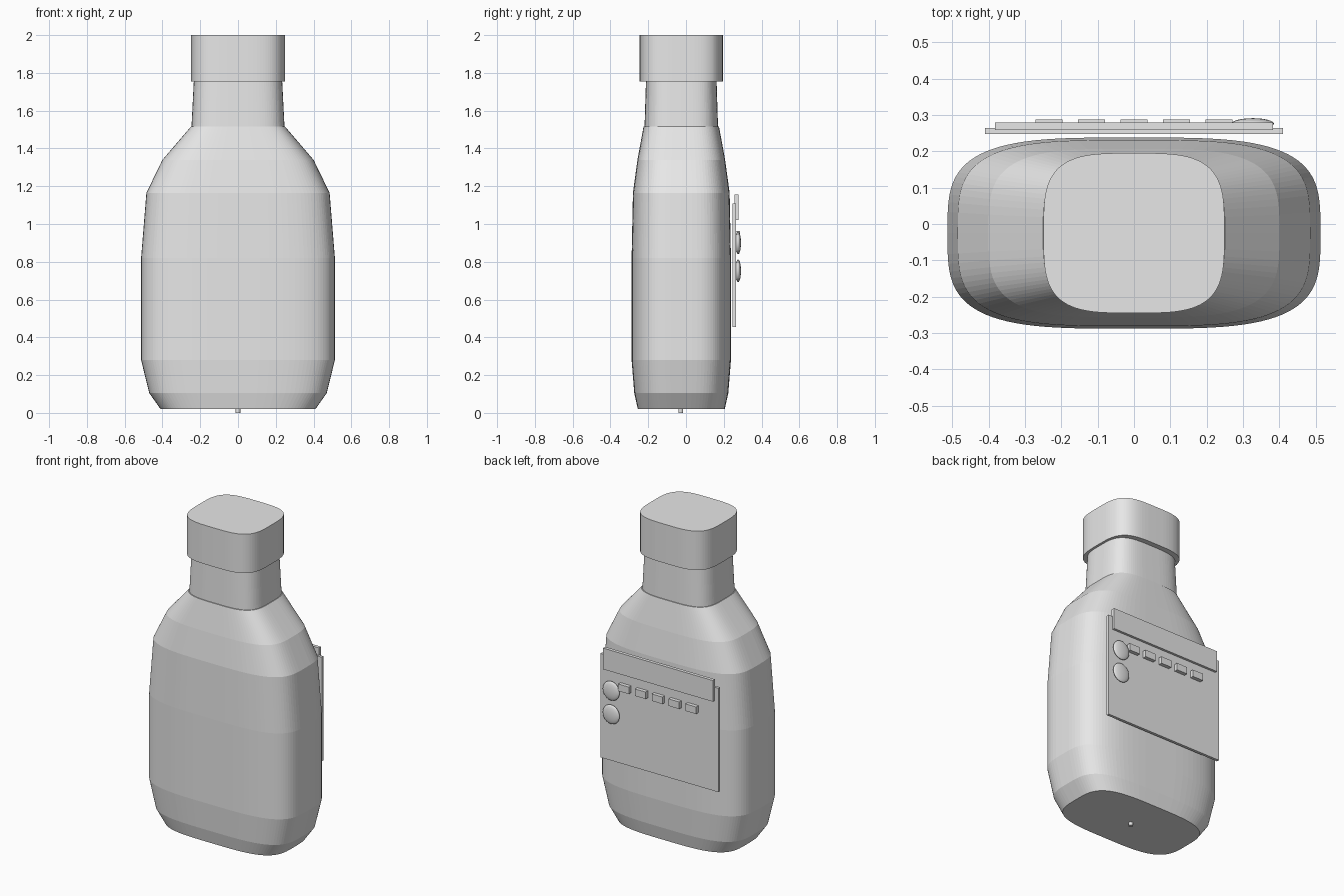
import bpy
import bmesh
import math
from mathutils import Matrix

default = bpy.data.objects.get("Cube")
if default:
    bpy.data.objects.remove(default, do_unlink=True)

# Single material
grey = bpy.data.materials.new("light grey")
grey.use_nodes = True
grey.diffuse_color = (0.8, 0.8, 0.8, 1)
grey.node_tree.nodes["Principled BSDF"].inputs["Base Color"].default_value = (0.8, 0.8, 0.8, 1)

CENTRE_Y = -0.025
SEGMENTS = 96
SQUARENESS = 3.6


def finish(name, bm):
    bmesh.ops.recalc_face_normals(bm, faces=bm.faces)
    mesh = bpy.data.meshes.new(name)
    bm.to_mesh(mesh)
    bm.free()
    mesh.materials.append(grey)
    obj = bpy.data.objects.new(name, mesh)
    bpy.context.collection.objects.link(obj)
    return obj


def rounded(v):
    return math.copysign(abs(v) ** (2 / SQUARENESS), v)


def loft(name, rings):
    """Capped loft through rounded-rectangle rings of (z, half width, half depth)."""
    bm = bmesh.new()
    loops = []
    for z, w, d in rings:
        angles = [2 * math.pi * i / SEGMENTS for i in range(SEGMENTS)]
        loops.append([bm.verts.new((w * rounded(math.cos(a)),
                                    CENTRE_Y + d * rounded(math.sin(a)), z)) for a in angles])
    for low, high in zip(loops, loops[1:]):
        for i in range(SEGMENTS):
            j = (i + 1) % SEGMENTS
            bm.faces.new((low[i], low[j], high[j], high[i]))
    bm.faces.new(loops[0][::-1])
    bm.faces.new(loops[-1])
    return finish(name, bm)


def box(name, x, y, z):
    """Box from (min, max) pairs."""
    bm = bmesh.new()
    bmesh.ops.create_cube(bm, size=1)
    for v in bm.verts:
        v.co = [(lo + hi) / 2 + c * (hi - lo) for c, (lo, hi) in zip(v.co, (x, y, z))]
    return finish(name, bm)


# Bottle body, neck and cap
loft("bottle_body", [
    (0.02, 0.41, 0.23), (0.105, 0.47, 0.249), (0.28, 0.513, 0.263), (0.82, 0.513, 0.263),
    (1.165, 0.485, 0.256), (1.34, 0.4, 0.232), (1.515, 0.25, 0.2)])
loft("neck", [(1.5, 0.247, 0.195), (1.755, 0.234, 0.187)])
loft("cap", [(1.755, 0.249, 0.22), (2.0, 0.249, 0.22)])

# Back panel with its header strip
box("back_panel", (-0.41, 0.41), (0.247, 0.264), (0.455, 1.108))
box("header_strip", (-0.382, 0.382), (0.258, 0.279), (1.022, 1.155))

# Row of small keys
for i in range(5):
    x = (i - 2) * 0.117
    box(f"key_{i + 1}", (x - 0.037, x + 0.037), (0.26, 0.287), (0.918, 0.962))

# Domed round buttons
for name, z in (("upper_button", 0.9), ("lower_button", 0.752)):
    bm = bmesh.new()
    bmesh.ops.create_uvsphere(bm, u_segments=32, v_segments=16, radius=1)
    bmesh.ops.transform(bm, verts=bm.verts, matrix=Matrix.Translation((0.327, 0.276, z))
                        @ Matrix.Diagonal((0.058, 0.015, 0.06, 1)))
    button = finish(name, bm)
    button.data.shade_smooth()

# Small stud under the base
bm = bmesh.new()
bmesh.ops.create_cone(bm, cap_ends=True, segments=16, radius1=0.013, radius2=0.013, depth=0.03,
                      matrix=Matrix.Translation((0, CENTRE_Y - 0.003, 0.015)))
finish("base_stud", bm)
